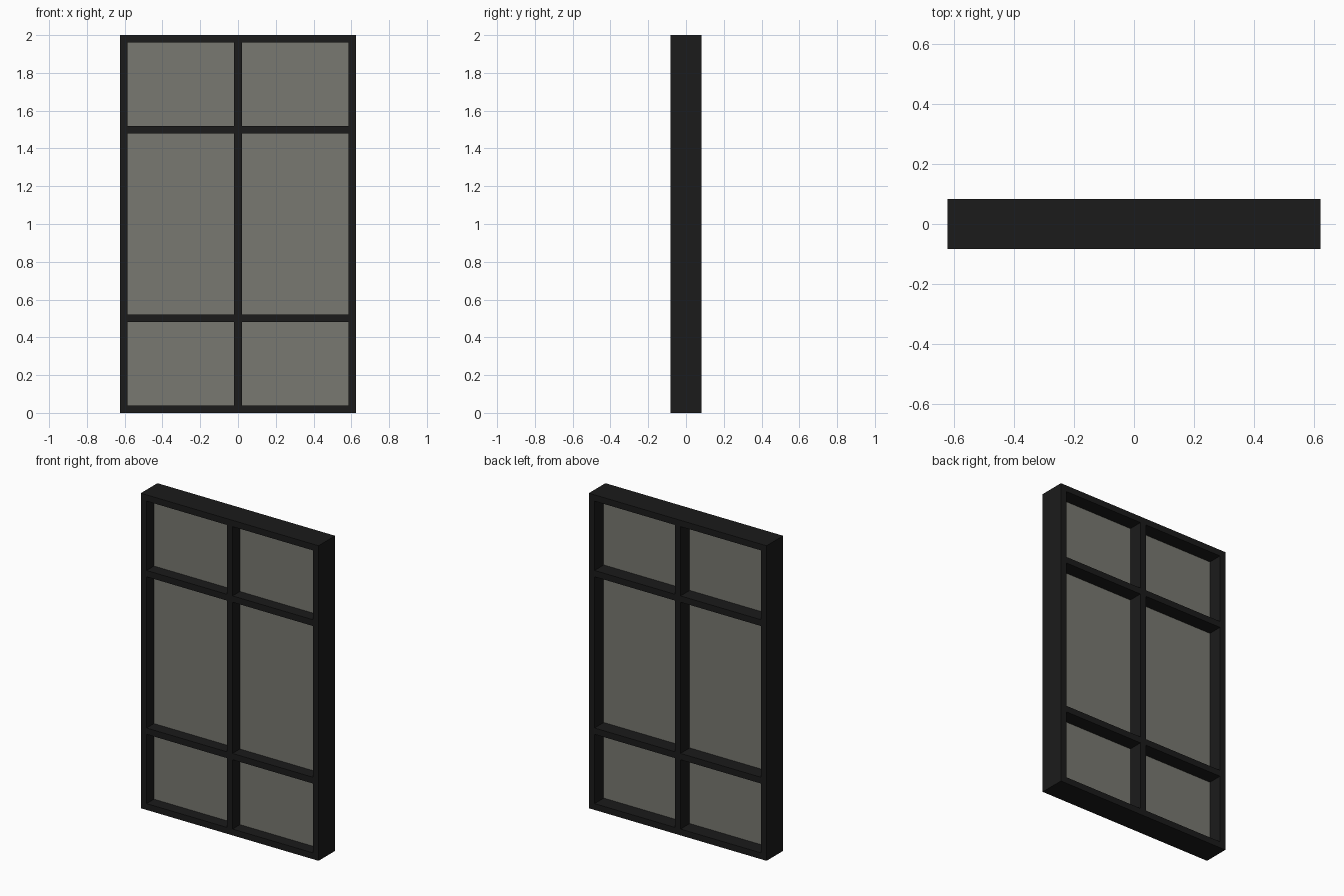
import bpy
import bmesh

if "Cube" in bpy.data.objects:
    bpy.data.objects.remove(bpy.data.objects["Cube"])

HALF_W, HEIGHT, DEPTH, BAR = 0.624, 2.0, 0.166, 0.04
GLASS_Y = -0.009


def material(name, rgba):
    m = bpy.data.materials.new(name)
    m.diffuse_color = rgba
    m.use_nodes = True
    m.node_tree.nodes["Principled BSDF"].inputs["Base Color"].default_value = m.diffuse_color
    return m


black = material("black_metal", (0.011, 0.011, 0.011, 1.0))
tinted = material("grey_glass", (0.19, 0.19, 0.165, 1.0))


def finish(bm, name, mat):
    mesh = bpy.data.meshes.new(name)
    bm.to_mesh(mesh)
    bm.free()
    mesh.materials.append(mat)
    obj = bpy.data.objects.new(name, mesh)
    bpy.context.collection.objects.link(obj)
    return obj


def bar(name, x0, x1, z0, z1):
    bm = bmesh.new()
    bmesh.ops.create_cube(bm, size=1)
    bmesh.ops.scale(bm, vec=(x1 - x0, DEPTH, z1 - z0), verts=bm.verts)
    bmesh.ops.translate(bm, vec=((x0 + x1) / 2, 0, (z0 + z1) / 2), verts=bm.verts)
    return finish(bm, name, black)


def pane(name, x0, x1, z0, z1):
    bm = bmesh.new()
    bm.faces.new([bm.verts.new((x, GLASS_Y, z)) for x, z in
                  ((x0, z0), (x1, z0), (x1, z1), (x0, z1))])
    return finish(bm, name, tinted)


h = BAR / 2
inner = HALF_W - BAR

# Outer frame
bar("left_stile", -HALF_W, -inner, 0, HEIGHT)
bar("right_stile", inner, HALF_W, 0, HEIGHT)
bar("bottom_rail", -inner, inner, 0, BAR)
bar("top_rail", -inner, inner, HEIGHT - BAR, HEIGHT)

# Glazing bars
cross = (0.5, 1.5)
bar("centre_mullion", -h, h, BAR, HEIGHT - BAR)
for i, z in enumerate(cross):
    for side, x0, x1 in (("left", -inner, -h), ("right", h, inner)):
        bar(f"{side}_glazing_bar_{i + 1}", x0, x1, z - h, z + h)

# Glass panes, one for each opening
rows = ((BAR, cross[0] - h), (cross[0] + h, cross[1] - h), (cross[1] + h, HEIGHT - BAR))
for i, (z0, z1) in enumerate(rows):
    pane(f"left_glass_pane_{i + 1}", -inner, -h, z0, z1)
    pane(f"right_glass_pane_{i + 1}", h, inner, z0, z1)
